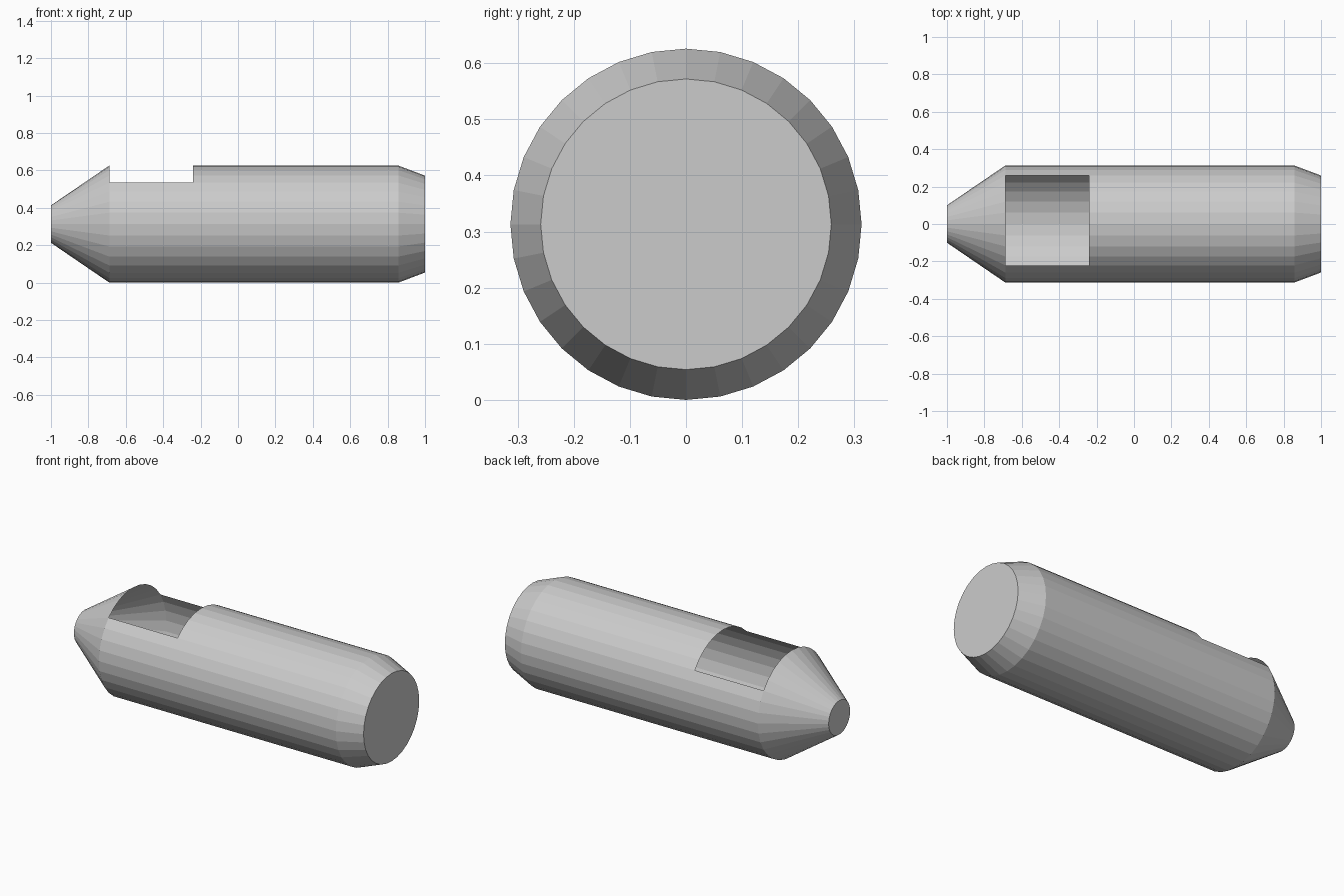
import bpy, bmesh
from math import sin, cos, radians

if "Cube" in bpy.data.objects:
    bpy.data.objects.remove(bpy.data.objects["Cube"])

SIDES = 32
STEP = 360 / SIDES
AXIS_Z = 0.313
R = 0.313
# profile along the length: (x, radius)
PROFILE = [(-1.0, 0.1), (-0.688, R), (-0.24, R), (0.857, R), (1.0, 0.259)]

bm = bmesh.new()


def ring(x, r):
    # angle is measured from the top, towards +y
    return [bm.verts.new((x, r * sin(radians(i * STEP)), AXIS_Z + r * cos(radians(i * STEP))))
            for i in range(SIDES)]


rings = [ring(x, r) for x, r in PROFILE]

# hollow shell, leaving an opening in the top behind the tapered nose
for k, (a, b) in enumerate(zip(rings, rings[1:])):
    for i in range(-SIDES // 2, SIDES // 2):
        if k == 1 and -4 <= i < 5:
            continue
        bm.faces.new((a[i], a[(i + 1) % SIDES], b[(i + 1) % SIDES], b[i]))

# end caps
bm.faces.new(rings[0])
bm.faces.new(rings[-1])
bmesh.ops.recalc_face_normals(bm, faces=bm.faces)

mesh = bpy.data.meshes.new("hollow_tube_body")
bm.to_mesh(mesh)
bm.free()
body = bpy.data.objects.new("hollow_tube_body", mesh)
bpy.context.collection.objects.link(body)
